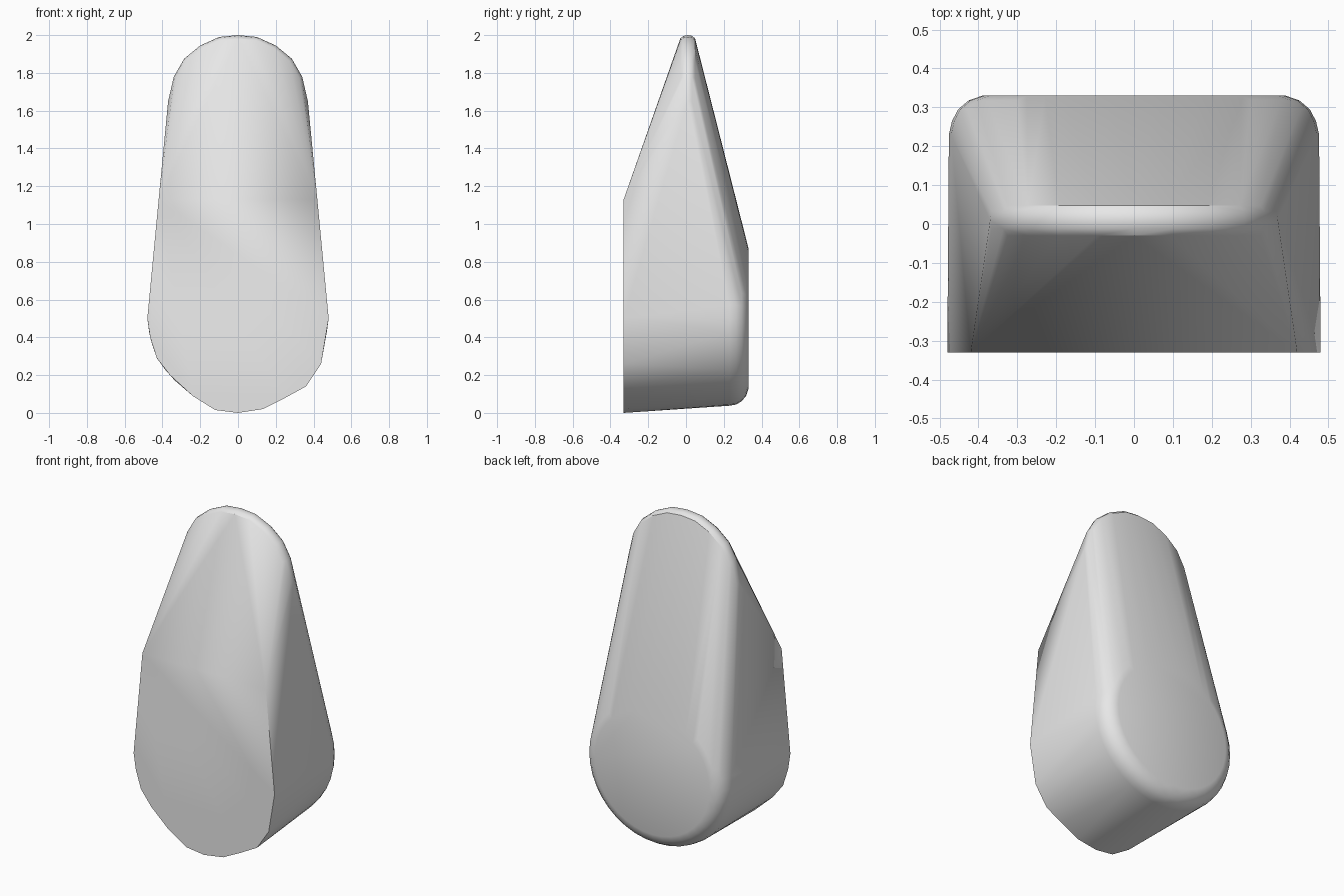
import bpy, bmesh, math
from mathutils import Vector

cube = bpy.data.objects.get("Cube")
if cube:
    bpy.data.objects.remove(cube, do_unlink=True)

# Plain grey material
grey = bpy.data.materials.new("light grey")
grey.use_nodes = True
colour = (0.8, 0.8, 0.8, 1)
grey.diffuse_color = colour
grey.node_tree.nodes["Principled BSDF"].inputs["Base Color"].default_value = colour

points = []

# Flat front outline, with its slightly uneven lower curve
corner_l, corner_r, hip_r = (-.42, 1.13), (.42, 1.13), (.48, .5)
front = [corner_l, (-.48, .5), (-.465, .4), (-.43, .29), (-.36, .2), (-.24, .09),
         (-.12, .015), (0, 0), (.13, .02), (.25, .08), (.36, .14), (.44, .26),
         hip_r, corner_r]
points += [(x, -.33, z) for x, z in front]

# Rounded rim along the thin top: half profile, inset towards front and back
rim = [(0, 2), (.1, 1.99), (.2, 1.945), (.285, 1.875), (.34, 1.78), (.37, 1.65)]
for y, inset in ((-.03, .017), (-.012, .004), (.01, 0), (.032, .004), (.048, .017)):
    for x, z in rim:
        out = Vector((x, z - 1.6)).normalized() * inset
        for side in ((1, -1) if x else (1,)):
            points.append((side * (x - out.x), y, z - out.y))

# Rounded back: shrinking oval rings
for y, rx, rz in ((.23, .476, .462), (.265, .468, .456), (.295, .452, .438),
                  (.318, .425, .41), (.33, .39, .375)):
    for i in range(40):
        a = math.tau * i / 40
        points.append((rx * math.cos(a), y, .5 + rz * math.sin(a)))

# Wrap the outlines in one solid skin
bm = bmesh.new()
for p in points:
    bm.verts.new(p)
bmesh.ops.convex_hull(bm, input=bm.verts[:])
bmesh.ops.delete(bm, geom=[v for v in bm.verts if not v.link_faces], context='VERTS')
bmesh.ops.dissolve_limit(bm, angle_limit=math.radians(.3), verts=bm.verts[:], edges=bm.edges[:])
bmesh.ops.recalc_face_normals(bm, faces=bm.faces[:])

# Diagonal split of the flat front
face = min(bm.faces, key=lambda f: f.calc_center_median().y - f.calc_area())
nearest = lambda p: min(face.verts, key=lambda v: (v.co - Vector((p[0], -.33, p[1]))).length)
bmesh.utils.face_split(face, nearest(corner_l), nearest(hip_r))

mesh = bpy.data.meshes.new("tapered_body")
bm.to_mesh(mesh)
bm.free()
mesh.materials.append(grey)
body = bpy.data.objects.new("tapered_body", mesh)
bpy.context.collection.objects.link(body)

bpy.ops.object.select_all(action='DESELECT')
body.select_set(True)
bpy.context.view_layer.objects.active = body
bpy.ops.object.shade_smooth_by_angle(angle=math.radians(30))
